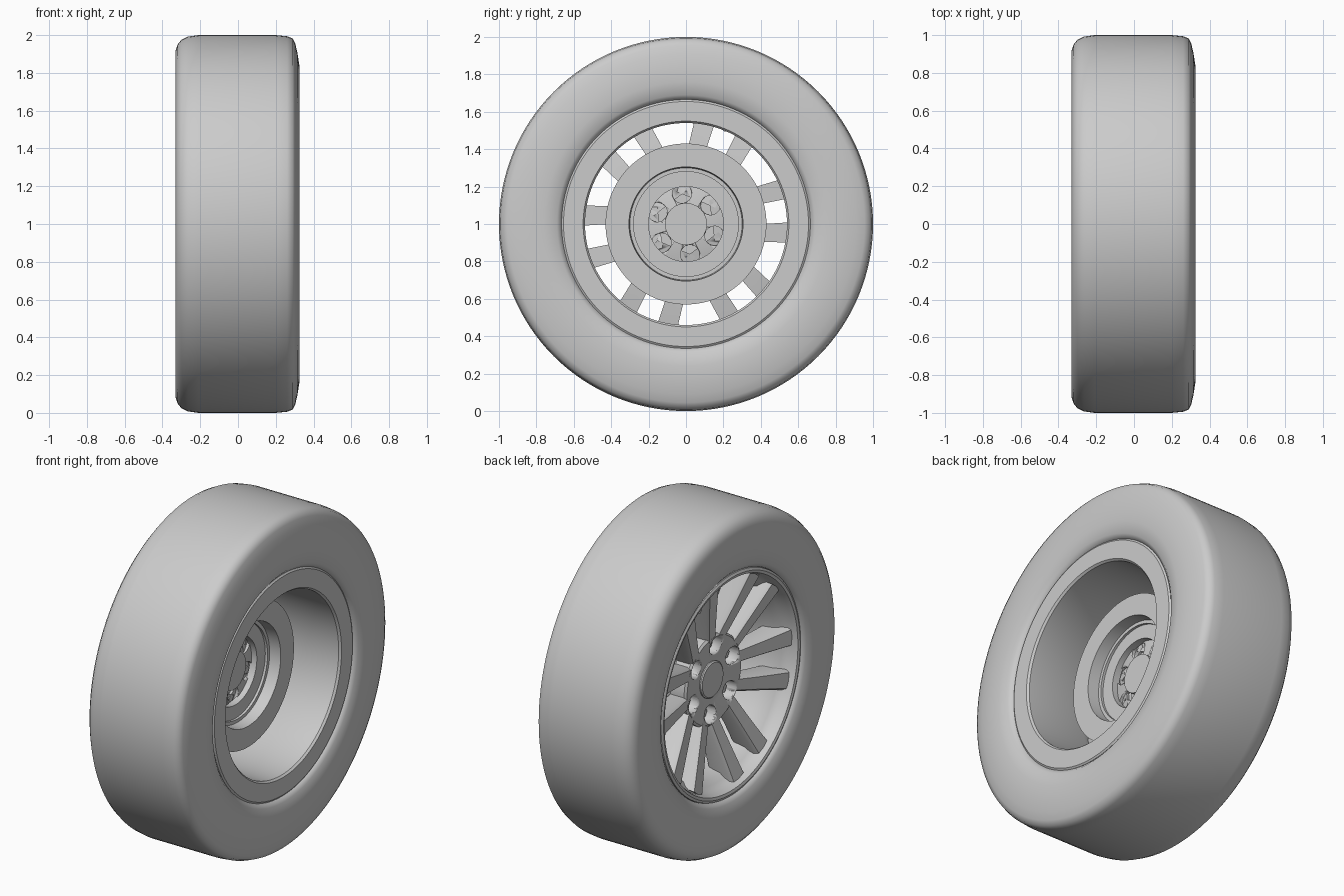
import bpy, bmesh, math
from mathutils import Vector

if "Cube" in bpy.data.objects:
    bpy.data.objects.remove(bpy.data.objects["Cube"])

C = Vector((0, 0, 1))          # wheel centre, axle runs along x


def polar(x, r, deg):
    a = math.radians(deg)
    return C + Vector((x, r * math.cos(a), r * math.sin(a)))


def finish(name, bm, angle=32):
    bmesh.ops.recalc_face_normals(bm, faces=bm.faces[:])
    me = bpy.data.meshes.new(name)
    bm.to_mesh(me)
    bm.free()
    ob = bpy.data.objects.new(name, me)
    bpy.context.collection.objects.link(ob)
    bpy.ops.object.select_all(action='DESELECT')
    ob.select_set(True)
    bpy.context.view_layer.objects.active = ob
    bpy.ops.object.shade_smooth_by_angle(angle=math.radians(angle))
    return ob


def add_lathe(bm, profile, steps=96, centre=(0, 0)):
    """Spin a closed (x, r) loop about an axle-parallel line; r = 0 closes to a pole."""
    cy, cz = centre
    rings = []
    for x, r in profile:
        if r == 0:
            rings.append([bm.verts.new((x, cy, 1 + cz))] * steps)
        else:
            rings.append([bm.verts.new(polar(x, r, 360 * i / steps) + Vector((0, cy, cz)))
                          for i in range(steps)])
    n = len(rings)
    for k in range(n):
        a, b = rings[k], rings[(k + 1) % n]
        for i in range(steps):
            j = (i + 1) % steps
            vs = list(dict.fromkeys((a[i], a[j], b[j], b[i])))
            if len(vs) > 2:
                bm.faces.new(vs)


def lathe(name, profile, steps=96, angle=32):
    bm = bmesh.new()
    add_lathe(bm, profile, steps)
    return finish(name, bm, angle)


def pegs(name, x0, x1, r, ring, degs, steps=24):
    bm = bmesh.new()
    for d in degs:
        p = polar(0, ring, d)
        add_lathe(bm, [(x0, 0), (x0, r), (x1, r), (x1, 0)], steps, (p.y, p.z - 1))
    return finish(name, bm)


PAIRS = [7.5 + 60 * k for k in range(6)]
LUGS = [a + 30 for a in PAIRS]

# Tyre
lathe("tyre", [(-.295, .665), (-.315, .69), (-.328, .76), (-.33, .86), (-.33, .92),
               (-.32, .95), (-.30, .975), (-.265, .992), (-.21, 1), (.20, 1),
               (.26, .994), (.29, .982), (.303, .955), (.314, .91), (.325, .84),
               (.325, .76), (.315, .69), (.295, .665), (.22, .655), (-.22, .655)], 128, 45)

# Rim barrel with a thin outer lip and a wide flat inner lip
lathe("rim", [(-.27, .665), (-.298, .662), (-.305, .648), (-.30, .632), (-.275, .622),
              (-.25, .618), (-.215, .60), (-.19, .575), (-.13, .56), (-.08, .54),
              (.29, .54), (.302, .55), (.302, .655), (.295, .665), (.22, .66),
              (.20, .60), (-.14, .60), (-.22, .65)], 128)

# Spokes: six pairs, each spoke a tapered beam leaning out toward the rim
bm = bmesh.new()
# radial distance, lateral centre, half width, front x, back x
SECTIONS = [(.14, .070, .040, -.165, -.06), (.24, .083, .043, -.185, -.08),
            (.40, .101, .048, -.222, -.11), (.53, .116, .054, -.252, -.12),
            (.608, .125, .058, -.27, -.14)]
for ang in PAIRS:
    a = math.radians(ang)
    out, side = Vector((0, math.cos(a), math.sin(a))), Vector((0, -math.sin(a), math.cos(a)))
    for s in (-1, 1):
        loops = []
        for d, lat, w, xf, xb in SECTIONS:
            shape = [(-w, xb), (-w, xf + .02), (-w + .012, xf), (w - .012, xf), (w, xf + .02), (w, xb)]
            loops.append([bm.verts.new(C + out * d + side * (s * lat + u) + Vector((x, 0, 0)))
                          for u, x in shape])
        for p, q in zip(loops, loops[1:]):
            for i in range(6):
                j = (i + 1) % 6
                bm.faces.new((p[i], p[j], q[j], q[i]))
        bm.faces.new(loops[0])
        bm.faces.new(loops[-1])
spokes = finish("spokes", bm)

# Hub with lug pockets cut in both faces
hub = lathe("hub", [(-.165, 0), (-.165, .11), (-.17, .14), (-.186, .255), (-.175, .268),
                    (-.08, .268), (-.05, .20), (-.05, 0)])
cut_front = pegs("lug_cutter_front", -.4, -.10, .054, .20, LUGS)
cut_back = pegs("lug_cutter_back", -.075, .1, .052, .165, LUGS)
for target, cutters in ((hub, (cut_front, cut_back)), (spokes, (cut_front,))):
    for c in cutters:
        m = target.modifiers.new("lug_pockets", 'BOOLEAN')
        m.operation = 'DIFFERENCE'
        m.solver = 'EXACT'
        m.use_self = target is spokes
        m.object = c
for c in (cut_front, cut_back):
    c.hide_render = True
    c.hide_viewport = True

# Lug nuts and centre cap
pegs("lug_nuts", -.135, -.09, .034, .20, LUGS, 6)
lathe("centre_cap", [(-.178, 0), (-.178, .10), (-.172, .107), (-.15, .107), (-.15, 0)], 48)

# Hub bore boss on the inner side
lathe("bore_boss", [(-.06, .0), (-.06, .112), (-.025, .112), (-.025, 0)], 48)

# Brake disc with stepped hat
lathe("brake_disc", [(.07, .43), (.07, .305), (.0, .30), (.0, .28), (-.015, .28), (-.015, .20),
                     (-.06, .20), (-.09, .26), (-.05, .32), (.03, .33), (.03, .43)])

# Valve stem on the outer barrel
pegs("valve_stem", -.24, -.15, .014, .55, [67.5], 12)
